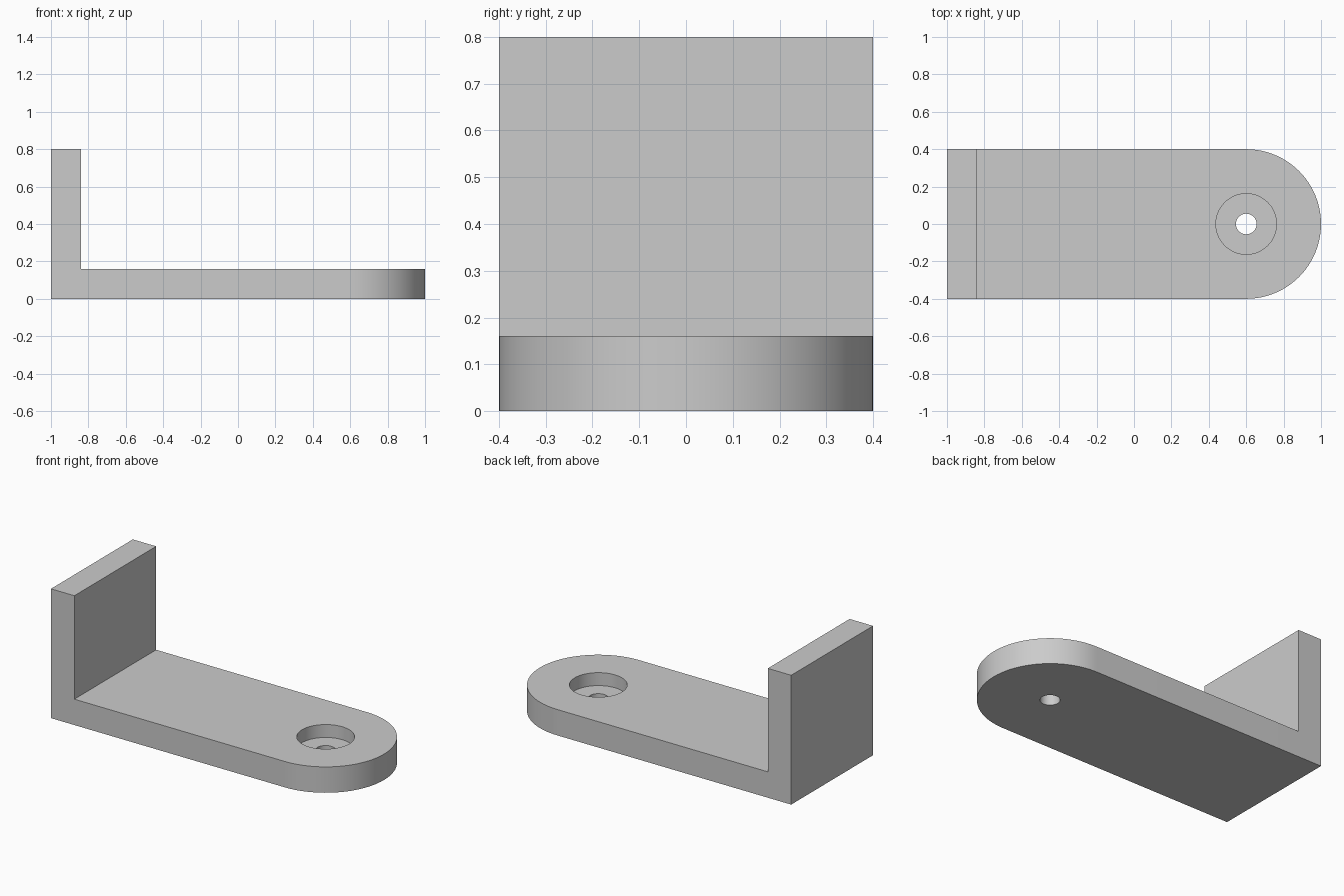
import bpy
from math import cos, sin, pi, radians

if "Cube" in bpy.data.objects:
    bpy.data.objects.remove(bpy.data.objects["Cube"], do_unlink=True)

HALF_WIDTH = 0.4
THICK = 0.16
HEIGHT = 0.8
HOLE_X = 0.6
ARC_STEPS = 48

grey = bpy.data.materials.new("plain grey")
grey.use_nodes = True
grey.diffuse_color = (0.6, 0.6, 0.6, 1)
grey.node_tree.nodes["Principled BSDF"].inputs["Base Color"].default_value = grey.diffuse_color


def prism(name, outline, z0, z1):
    """Extrude a flat outline between two heights."""
    n = len(outline)
    verts = [(x, y, z) for z in (z0, z1) for x, y in outline]
    faces = [list(range(n))[::-1], list(range(n, 2 * n))]
    faces += [(i, (i + 1) % n, n + (i + 1) % n, n + i) for i in range(n)]
    mesh = bpy.data.meshes.new(name)
    mesh.from_pydata(verts, [], faces)
    mesh.materials.append(grey)
    obj = bpy.data.objects.new(name, mesh)
    bpy.context.collection.objects.link(obj)
    return obj


def arc(radius, start, end, steps):
    return [(HOLE_X + radius * cos(start + (end - start) * i / steps),
             radius * sin(start + (end - start) * i / steps)) for i in range(steps + 1)]


def combine(target, tool, operation):
    """Apply a boolean and remove the tool."""
    mod = target.modifiers.new(operation, "BOOLEAN")
    mod.operation = operation
    mod.solver = "EXACT"
    mod.object = tool
    bpy.context.view_layer.objects.active = target
    bpy.ops.object.modifier_apply(modifier=mod.name)
    bpy.data.objects.remove(tool, do_unlink=True)


# Base plate with a rounded end
plate = [(-1, HALF_WIDTH), (-1, -HALF_WIDTH)] + arc(HALF_WIDTH, -pi / 2, pi / 2, ARC_STEPS)
bracket = prism("angle_bracket", plate, 0, THICK)

# Upright wall at the square end
inner = THICK - 1
wall = prism("upright_wall", [(-1, -HALF_WIDTH), (inner, -HALF_WIDTH),
                              (inner, HALF_WIDTH), (-1, HALF_WIDTH)], 0, HEIGHT)
combine(bracket, wall, "UNION")

# Screw hole and its wider recess for the screw head
for name, radius, floor in (("screw_hole", 0.055, -0.1), ("screw_head_recess", 0.162, 0.08)):
    cutter = prism(name, arc(radius, 0, 2 * pi, 2 * ARC_STEPS)[:-1], floor, 0.3)
    cutter.hide_render = True
    combine(bracket, cutter, "DIFFERENCE")

# Smooth curved walls, sharp edges elsewhere
bpy.ops.object.select_all(action="DESELECT")
bracket.select_set(True)
bpy.context.view_layer.objects.active = bracket
bpy.ops.object.shade_smooth_by_angle(angle=radians(30))
